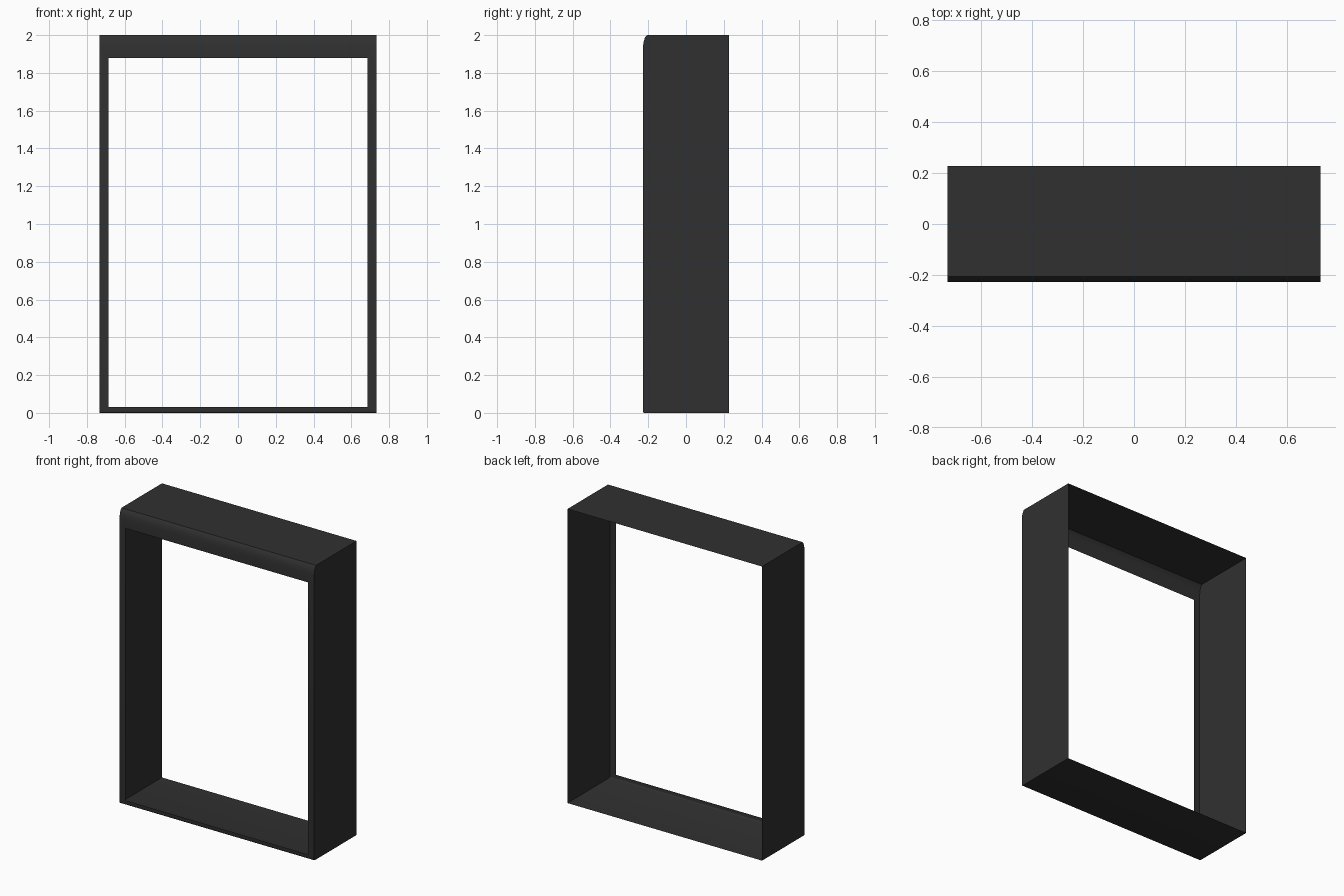
import bpy, bmesh

if "Cube" in bpy.data.objects:
    bpy.data.objects.remove(bpy.data.objects["Cube"])

# Thin sleeve with a narrow front lip, lofted through rectangular rings.
# Each ring: half width, bottom y, bottom z, top y, top z
rings = [
    (0.732, 0.228, 0.0, 0.228, 2.0),       # open back rim
    (0.732, -0.220, 0.0, -0.207, 2.0),     # start of rounded front edge
    (0.732, -0.224, 0.001, -0.217, 1.988),
    (0.732, -0.227, 0.004, -0.224, 1.966),
    (0.732, -0.228, 0.008, -0.228, 1.94),  # front face
    (0.685, -0.228, 0.03, -0.228, 1.88),   # opening
]

bm = bmesh.new()
loops = []
for hx, yb, zb, yt, zt in rings:
    corners = [(-hx, yb, zb), (hx, yb, zb), (hx, yt, zt), (-hx, yt, zt)]
    loops.append([bm.verts.new(c) for c in corners])
for a, b in zip(loops, loops[1:]):
    for i in range(4):
        j = (i + 1) % 4
        bm.faces.new((a[i], b[i], b[j], a[j]))

# Face the sleeve outwards
bm.normal_update()
if max(bm.faces, key=lambda f: f.calc_center_median().z).normal.z < 0:
    bmesh.ops.reverse_faces(bm, faces=bm.faces[:])

mesh = bpy.data.meshes.new("surround_frame")
bm.to_mesh(mesh)
bm.free()
frame = bpy.data.objects.new("surround_frame", mesh)
bpy.context.collection.objects.link(frame)

# Dark finish
mat = bpy.data.materials.new("dark_grey")
mat.diffuse_color = (0.03, 0.03, 0.03, 1)
mat.use_nodes = True
mat.node_tree.nodes["Principled BSDF"].inputs["Base Color"].default_value = mat.diffuse_color
mesh.materials.append(mat)

# Smooth the rounded edge only
bpy.context.view_layer.objects.active = frame
frame.select_set(True)
bpy.ops.object.shade_smooth_by_angle(angle=0.7)
